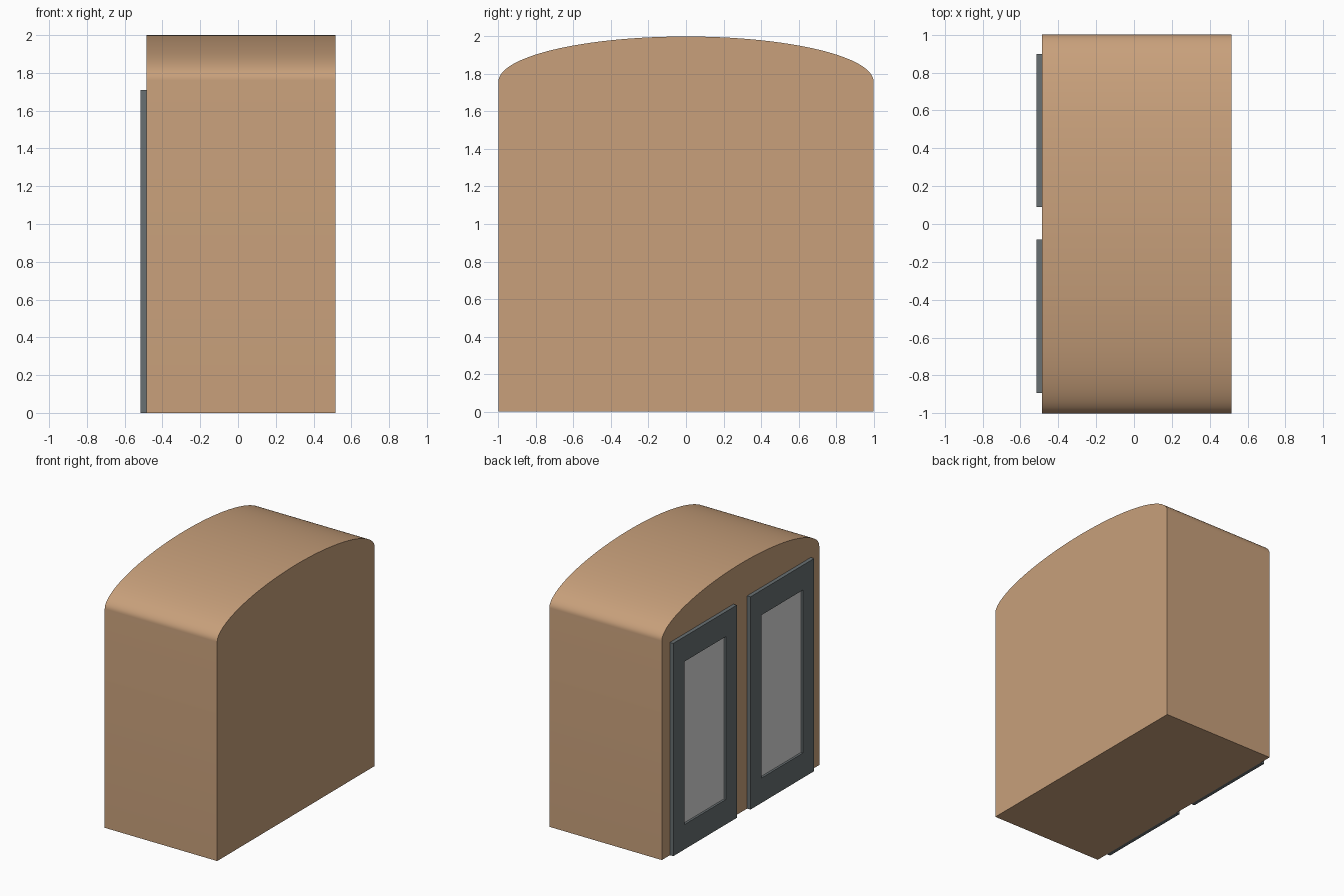
import bpy, bmesh, math

if "Cube" in bpy.data.objects:
    bpy.data.objects.remove(bpy.data.objects["Cube"])


def material(name, srgb):
    m = bpy.data.materials.new(name)
    lin = [((c / 255 + 0.055) / 1.055) ** 2.4 for c in srgb]
    m.diffuse_color = (*lin, 1)
    m.use_nodes = True
    m.node_tree.nodes["Principled BSDF"].inputs["Base Color"].default_value = m.diffuse_color
    return m


WOOD = material("warm tan", (200, 160, 123))
FRAME = material("slate grey", (104, 112, 114))
GLASS = material("pale grey", (218, 218, 218))

BACK_X, FRONT_X, DOOR_X = 0.515, -0.485, -0.515


def make_object(name, bm, mats):
    bmesh.ops.recalc_face_normals(bm, faces=bm.faces)
    me = bpy.data.meshes.new(name)
    bm.to_mesh(me)
    bm.free()
    for m in mats:
        me.materials.append(m)
    ob = bpy.data.objects.new(name, me)
    bpy.context.collection.objects.link(ob)
    return ob


# Body: rectangle topped by a shallow half ellipse, extruded along x
bm = bmesh.new()
n = 64
profile = [(-1, 0), (1, 0)]
for i in range(n + 1):
    a = math.pi * i / n
    profile.append((math.cos(a), 1.76 + 0.24 * math.sin(a)))
face = bm.faces.new([bm.verts.new((FRONT_X, y, z)) for y, z in profile])
ext = bmesh.ops.extrude_face_region(bm, geom=[face], use_keep_orig=True)
new_verts = [g for g in ext["geom"] if isinstance(g, bmesh.types.BMVert)]
bmesh.ops.translate(bm, verts=new_verts, vec=(BACK_X - FRONT_X, 0, 0))
body = make_object("arched_body", bm, [WOOD])
bpy.context.view_layer.objects.active = body
body.select_set(True)
bpy.ops.object.shade_smooth_by_angle(angle=math.radians(30))
body.select_set(False)


# Doors: raised frame with a recessed pane
def box(bm, x0, x1, y0, y1, z0, z1, mat=0):
    r = bmesh.ops.create_cube(bm, size=1)
    for v in r["verts"]:
        v.co = ((x0 + x1) / 2 + v.co.x * (x1 - x0),
                (y0 + y1) / 2 + v.co.y * (y1 - y0),
                (z0 + z1) / 2 + v.co.z * (z1 - z0))
        for f in v.link_faces:
            f.material_index = mat


def door(name, y0, y1, top=1.71, side=0.14, rail=0.2, depth=0.018):
    bm = bmesh.new()
    box(bm, DOOR_X, FRONT_X, y0, y1, 0, top)
    front = min(bm.faces, key=lambda f: f.calc_center_median().x)
    # inset the front face by hand so side and rail widths differ
    outer = list(front.verts)
    cy, cz = (y0 + y1) / 2, top / 2

    def inner_ring(x):
        return [bm.verts.new((x,
                              v.co.y + (side if v.co.y < cy else -side),
                              v.co.z + (rail if v.co.z < cz else -rail)))
                for v in outer]

    rim, pane = inner_ring(DOOR_X), inner_ring(DOOR_X + depth)
    bm.faces.remove(front)
    for a, b in ((outer, rim), (rim, pane)):
        for i in range(4):
            j = (i + 1) % 4
            bm.faces.new((a[i], a[j], b[j], b[i]))
    bm.faces.new(pane).material_index = 1
    return make_object(name, bm, [FRAME, GLASS])


door("left_door", 0.09, 0.897)
door("right_door", -0.892, -0.083)
